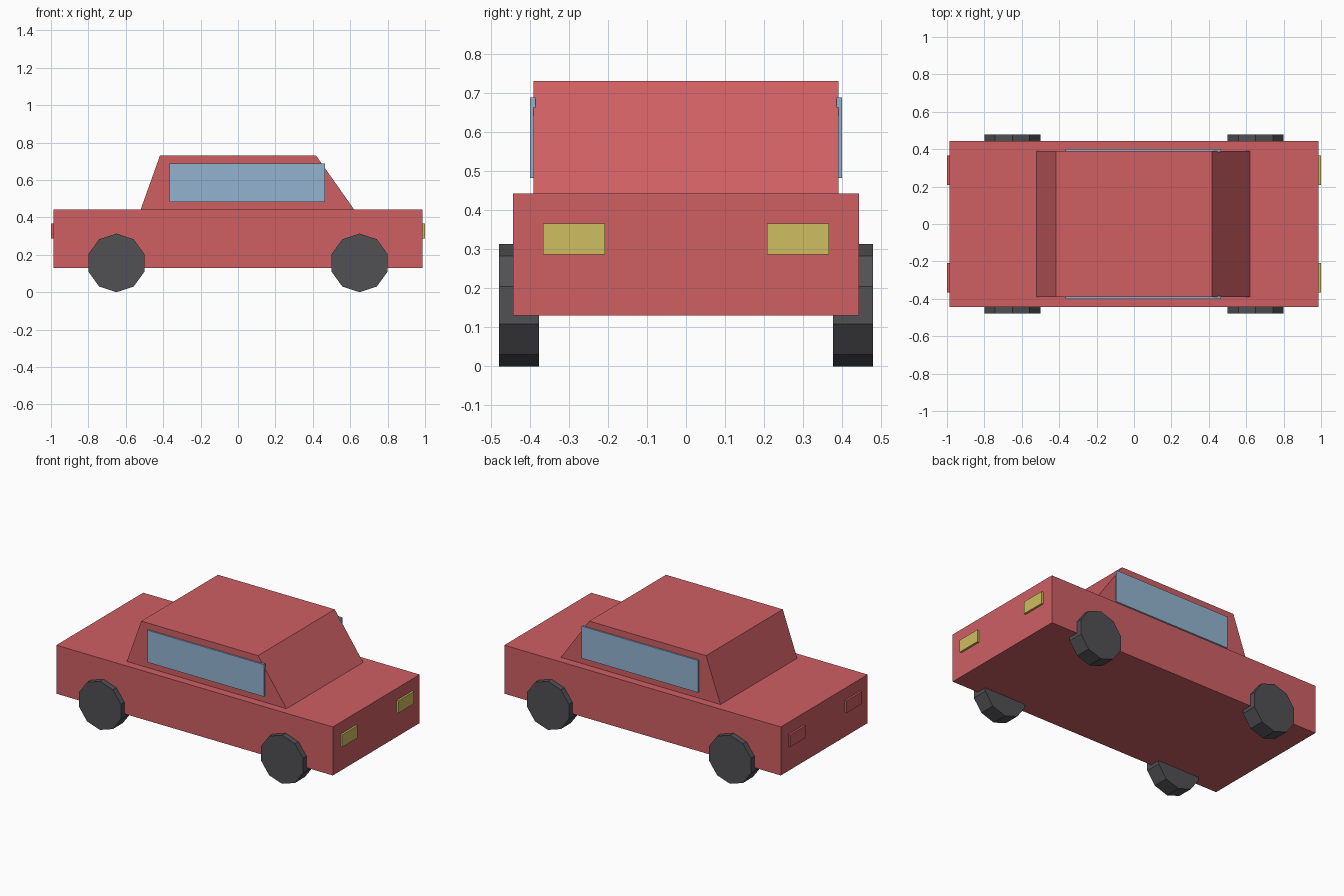
import bpy, bmesh
from math import sin, cos, tau

default = bpy.data.objects.get("Cube")
if default:
    bpy.data.objects.remove(default, do_unlink=True)


def material(name, color):
    m = bpy.data.materials.new(name)
    m.use_nodes = True
    m.diffuse_color = (*color, 1)
    m.node_tree.nodes["Principled BSDF"].inputs["Base Color"].default_value = (*color, 1)
    return m


red = material("red_paint", (0.62, 0.115, 0.127))
blue = material("blue_glass", (0.29, 0.45, 0.63))
yellow = material("yellow_lamp", (0.62, 0.51, 0.115))
rubber = material("dark_rubber", (0.082, 0.082, 0.09))


def prism(name, profile, y0, y1, mat):
    """Extrude an (x, z) profile along y."""
    bm = bmesh.new()
    face = bm.faces.new([bm.verts.new((x, y0, z)) for x, z in profile])
    ext = bmesh.ops.extrude_face_region(bm, geom=[face])
    moved = [v for v in ext["geom"] if isinstance(v, bmesh.types.BMVert)]
    bmesh.ops.translate(bm, verts=moved, vec=(0, y1 - y0, 0))
    bmesh.ops.recalc_face_normals(bm, faces=bm.faces)
    mesh = bpy.data.meshes.new(name)
    bm.to_mesh(mesh)
    bm.free()
    mesh.materials.append(mat)
    obj = bpy.data.objects.new(name, mesh)
    bpy.context.collection.objects.link(obj)
    return obj


def rect(x0, x1, z0, z1):
    return [(x0, z0), (x1, z0), (x1, z1), (x0, z1)]


def decagon(cx, r):
    return [(cx + r * sin(tau * i / 10), r + r * cos(tau * i / 10)) for i in range(10)]


# Lower body and tapered cabin
prism("body", rect(-0.987, 0.987, 0.13, 0.443), -0.443, 0.443, red)
prism("cabin", [(-0.52, 0.443), (0.62, 0.443), (0.417, 0.731), (-0.417, 0.731)],
      -0.391, 0.391, red)

for side, s in (("near", -1), ("far", 1)):
    # Side window slab
    prism(f"{side}_window", rect(-0.365, 0.465, 0.482, 0.689), s * 0.385, s * 0.4, blue)
    # Head and tail lamps on the two ends
    prism(f"{side}_headlight", rect(0.975, 1.0, 0.287, 0.366), s * 0.208, s * 0.366, yellow)
    prism(f"{side}_taillight", rect(-1.0, -0.975, 0.287, 0.366), s * 0.208, s * 0.366, red)
    # Ten-sided wheels
    for end, x in (("nose", 0.65), ("tail", -0.65)):
        prism(f"{side}_{end}_wheel", decagon(x, 0.1565), s * 0.377, s * 0.479, rubber)
